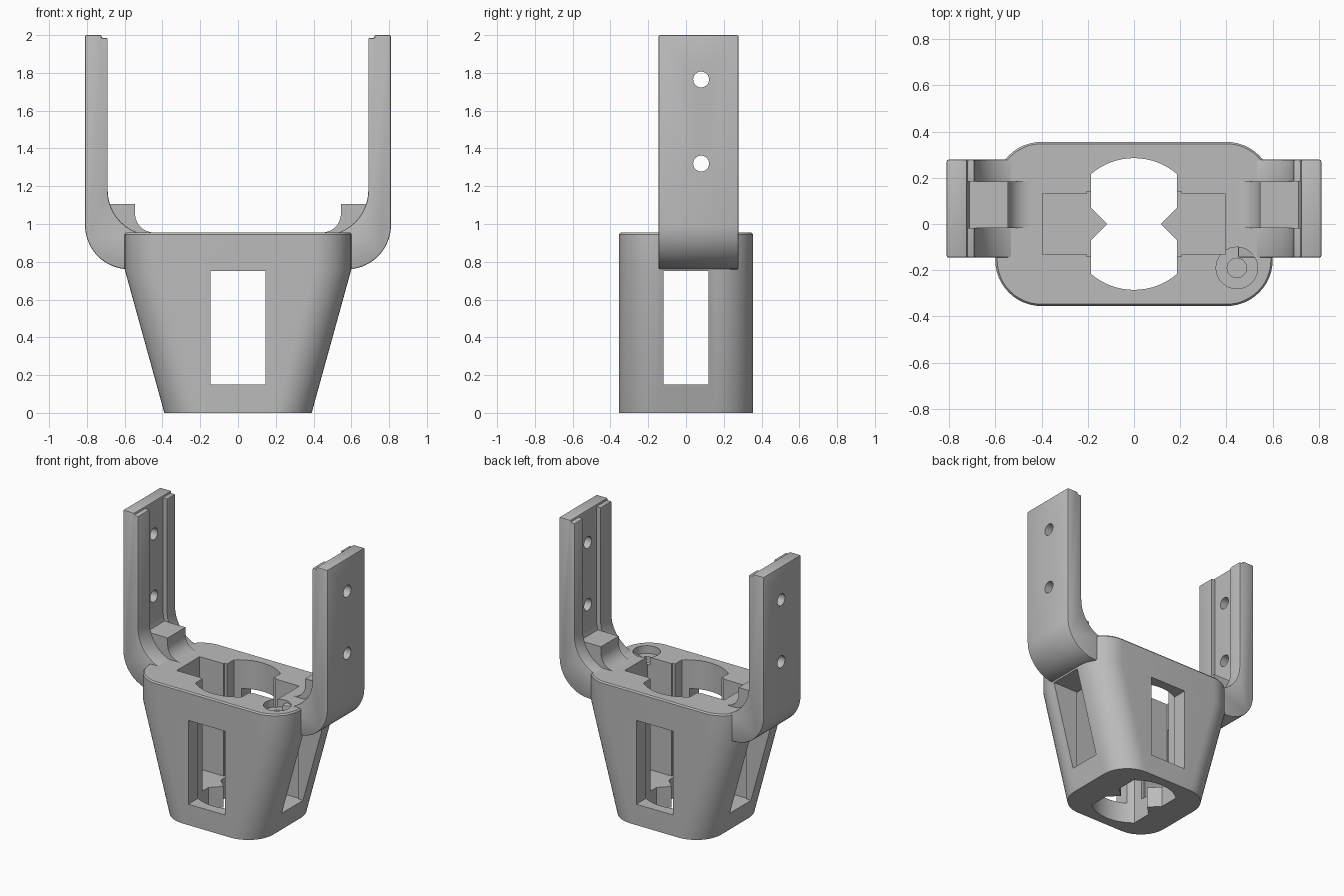
import bpy, bmesh
from math import cos, sin, pi, radians, asin
from mathutils import Vector

if "Cube" in bpy.data.objects:
    bpy.data.objects.remove(bpy.data.objects["Cube"], do_unlink=True)

grey = bpy.data.materials.new("plain grey")
grey.use_nodes = True
COLOUR = (0.5, 0.5, 0.5, 1)
grey.diffuse_color = COLOUR
grey.node_tree.nodes["Principled BSDF"].inputs["Base Color"].default_value = COLOUR


def arc(cx, cy, r, start, end, n=16):
    """Points on an arc, angles in degrees."""
    steps = [radians(start + (end - start) * i / n) for i in range(n + 1)]
    return [(cx + r * cos(a), cy + r * sin(a)) for a in steps]


def loft(name, rings):
    """Closed solid through rings with equal point counts."""
    bm = bmesh.new()
    rows = [[bm.verts.new(p) for p in ring] for ring in rings]
    n = len(rows[0])
    for low, high in zip(rows, rows[1:]):
        for i in range(n):
            j = (i + 1) % n
            bm.faces.new((low[i], low[j], high[j], high[i]))
    bm.faces.new(rows[0])
    bm.faces.new(rows[-1])
    bmesh.ops.recalc_face_normals(bm, faces=bm.faces)
    mesh = bpy.data.meshes.new(name)
    bm.to_mesh(mesh)
    bm.free()
    mesh.materials.append(grey)
    obj = bpy.data.objects.new(name, mesh)
    bpy.context.collection.objects.link(obj)
    return obj


def prism(name, pts, axis, a, b, side=1):
    """Extrude a profile along x, y or z between a and b."""
    place = {"x": lambda u, v, w: Vector((w, u, v)),
             "y": lambda u, v, w: Vector((u * side, w, v)),
             "z": lambda u, v, w: Vector((u, v, w))}[axis]
    return loft(name, [[place(u, v, w) for u, v in pts] for w in (a, b)])


def rect(u0, u1, v0, v1):
    return [(u0, v0), (u1, v0), (u1, v1), (u0, v1)]


def apply_modifier(obj, mod):
    bpy.context.view_layer.objects.active = obj
    bpy.ops.object.modifier_apply(modifier=mod.name)


def cut(obj, cutter, operation="DIFFERENCE"):
    mod = obj.modifiers.new("cut", "BOOLEAN")
    mod.operation = operation
    mod.solver = "EXACT"
    mod.object = cutter
    apply_modifier(obj, mod)
    bpy.data.objects.remove(cutter, do_unlink=True)


def smooth(obj):
    bpy.ops.object.select_all(action="DESELECT")
    obj.select_set(True)
    bpy.context.view_layer.objects.active = obj
    bpy.ops.object.shade_smooth_by_angle(angle=radians(28))


def rounded(hx, hy, r, z):
    pts = []
    for sx, sy, start in ((1, 1, 0), (-1, 1, 90), (-1, -1, 180), (1, -1, 270)):
        pts += arc(sx * (hx - r), sy * (hy - r), r, start, start + 90, 12)
    return [(x, y, z) for x, y in pts]


# Tapered body with a straight collar
HY = 0.355
body = loft("body", [rounded(0.39, HY, 0.2, 0), rounded(0.6, HY, 0.2, 0.76),
                     rounded(0.6, HY, 0.2, 0.945), rounded(0.592, HY - 0.008, 0.192, 0.955)])

# Flat-sided bore with pointed keys, kept only in the base
R, FLAT = 0.285, 0.185
half = 90 - asin(FLAT / R) * 180 / pi
bore = arc(0, 0, R, half, 180 - half) + [(-FLAT, 0.07), (-0.115, 0), (-FLAT, -0.07)]
bore += [(-x, -y) for x, y in bore]
cut(body, prism("bore_cutter", bore, "z", -0.1, 1.1))

# Side pockets and windows
cut(body, prism("pocket_cutter", rect(-0.395, 0.395, -0.13, 0.13), "z", 0.15, 1.1))
cut(body, prism("step_cutter", rect(-0.205, 0.205, -0.14, 0.14), "z", 0.15, 1.1))
cut(body, prism("front_window_cutter", rect(-0.145, 0.145, 0.15, 0.75), "y", -1, 1))
cut(body, prism("side_window_cutter", rect(-0.12, 0.12, 0.15, 0.75), "x", -1, 1))

# Round recess with a blind screw hole
for radius, floor in ((0.09, 0.9), (0.042, 0.75)):
    cut(body, prism("recess_cutter", arc(0.445, -0.19, radius, 0, 350, 35), "z", floor, 1.1))
smooth(body)

# Arms: curved foot, upright, inner channel, holes and stop block
Y0, Y1 = -0.145, 0.278
C0, C1 = -0.018, 0.183
for side, label in ((1, "left"), (-1, "right")):
    profile = [(0.47, 0.76)] + arc(0.575, 0.995, 0.235, -90, 0)
    profile += [(0.81, 2), (0.722, 2), (0.722, 1.985), (0.69, 1.985)]
    profile += arc(0.45, 1.18, 0.24, 0, -90) + [(0.45, 0.85)]
    arm = prism(label + "_arm", profile, "y", Y0, Y1, side)
    bevel = arm.modifiers.new("bevel", "BEVEL")
    bevel.width = 0.007
    bevel.segments = 2
    bevel.angle_limit = radians(40)
    apply_modifier(arm, bevel)

    channel = [(0.4, 2.1), (0.722, 2.1)] + arc(0.45, 1.18, 0.272, 0, -90) + [(0.4, 0.908)]
    cut(arm, prism("channel_cutter", channel, "y", C0, C1, side))
    for z in (1.32, 1.765):
        ends = sorted((0.6 * side, 0.9 * side))
        cut(arm, prism("hole_cutter", arc(0.08, z, 0.042, 0, 348, 29), "x", *ends))
    smooth(arm)

    block = arc(0.445, 1.055, 0.1, -90, 0, 10)
    block += [(0.545, 1.105), (0.725, 1.105), (0.725, 0.88), (0.445, 0.88)]
    smooth(prism(label + "_stop_block", block, "y", C0, C1, side))
